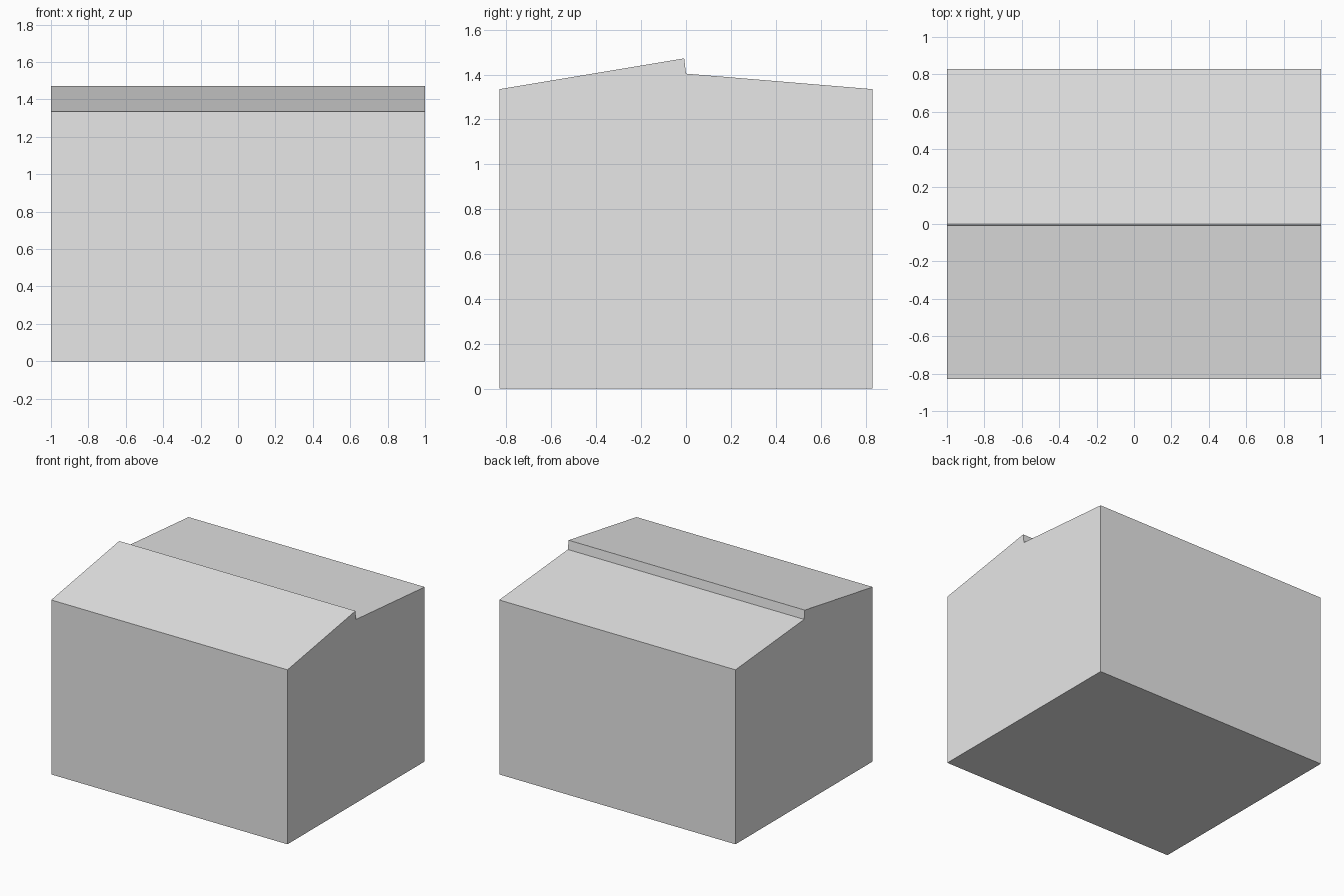
import bpy
import bmesh
from mathutils import Vector

cube = bpy.data.objects.get("Cube")
if cube:
    bpy.data.objects.remove(cube, do_unlink=True)

# Plain grey for the whole building
grey = bpy.data.materials.new("light_grey")
grey.use_nodes = True
colour = (0.8, 0.8, 0.8, 1.0)
grey.diffuse_color = colour
grey.node_tree.nodes["Principled BSDF"].inputs["Base Color"].default_value = colour

# Side profile (y, z): walls, front roof slope, ridge step, back roof slope
half_width, half_depth, eaves = 1.0, 0.83, 1.335
profile = [
    (-half_depth, 0), (half_depth, 0), (half_depth, eaves),
    (0, 1.404), (-0.008, 1.472), (-half_depth, eaves),
]

# Extrude the profile along x
bm = bmesh.new()
end = bm.faces.new([bm.verts.new((-half_width, y, z)) for y, z in profile])
extruded = bmesh.ops.extrude_face_region(bm, geom=[end], use_keep_orig=True)
moved = [v for v in extruded["geom"] if isinstance(v, bmesh.types.BMVert)]
bmesh.ops.translate(bm, verts=moved, vec=Vector((2 * half_width, 0, 0)))
bmesh.ops.recalc_face_normals(bm, faces=bm.faces)

mesh = bpy.data.meshes.new("stepped_roof_building")
bm.to_mesh(mesh)
bm.free()
mesh.materials.append(grey)
building = bpy.data.objects.new("stepped_roof_building", mesh)
bpy.context.collection.objects.link(building)
